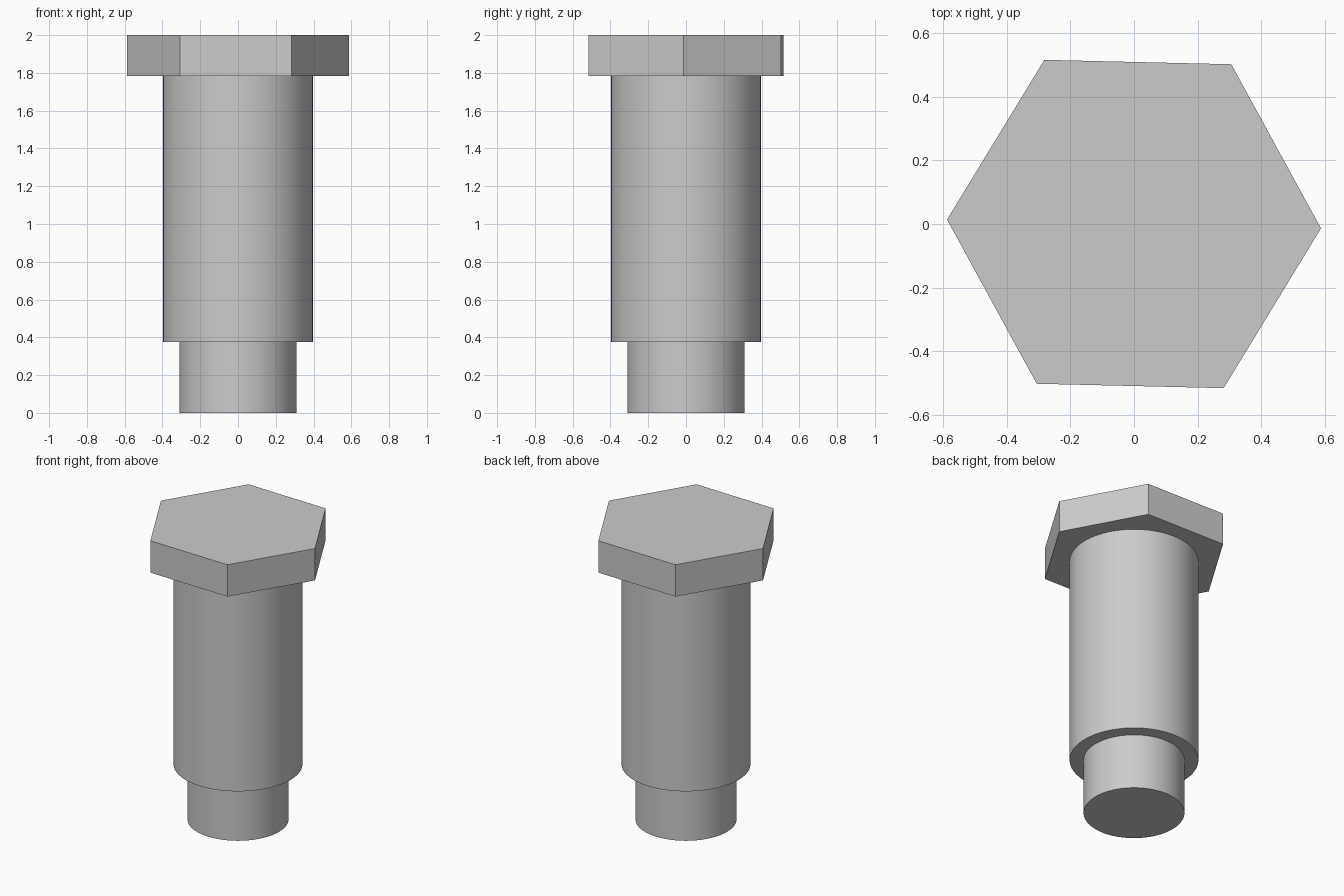
import bpy
import math

# Remove the default cube
cube = bpy.data.objects.get("Cube")
if cube:
    bpy.data.objects.remove(cube, do_unlink=True)

# Single steel grey
steel = bpy.data.materials.new("steel_grey")
steel.use_nodes = True
colour = (0.6, 0.6, 0.6, 1.0)
steel.diffuse_color = colour
steel.node_tree.nodes["Principled BSDF"].inputs["Base Color"].default_value = colour


def prism(name, sides, radius, bottom, top, turn=0.0, smooth=False):
    """Upright capped prism between two heights, first corner turned from +x."""
    bpy.ops.mesh.primitive_cylinder_add(
        vertices=sides, radius=radius, depth=top - bottom,
        location=(0, 0, (bottom + top) / 2),
        rotation=(0, 0, math.radians(turn)))
    part = bpy.context.object
    part.name = part.data.name = name
    part.data.materials.append(steel)
    if smooth:
        bpy.ops.object.shade_smooth_by_angle(angle=math.radians(30))
    return part


TIP_TOP = 0.375
HEAD_BOTTOM = 1.784

# Narrow tip, wide shoulder and hexagonal head, stacked end to end
prism("tip", 96, 0.31, 0.0, TIP_TOP, smooth=True)
prism("shoulder", 96, 0.396, TIP_TOP, HEAD_BOTTOM, smooth=True)
# Corners lie on the x axis, less a slight twist (a cylinder starts at +y)
prism("hex_head", 6, 0.588, HEAD_BOTTOM, 2.0, turn=30 - 1.35)
